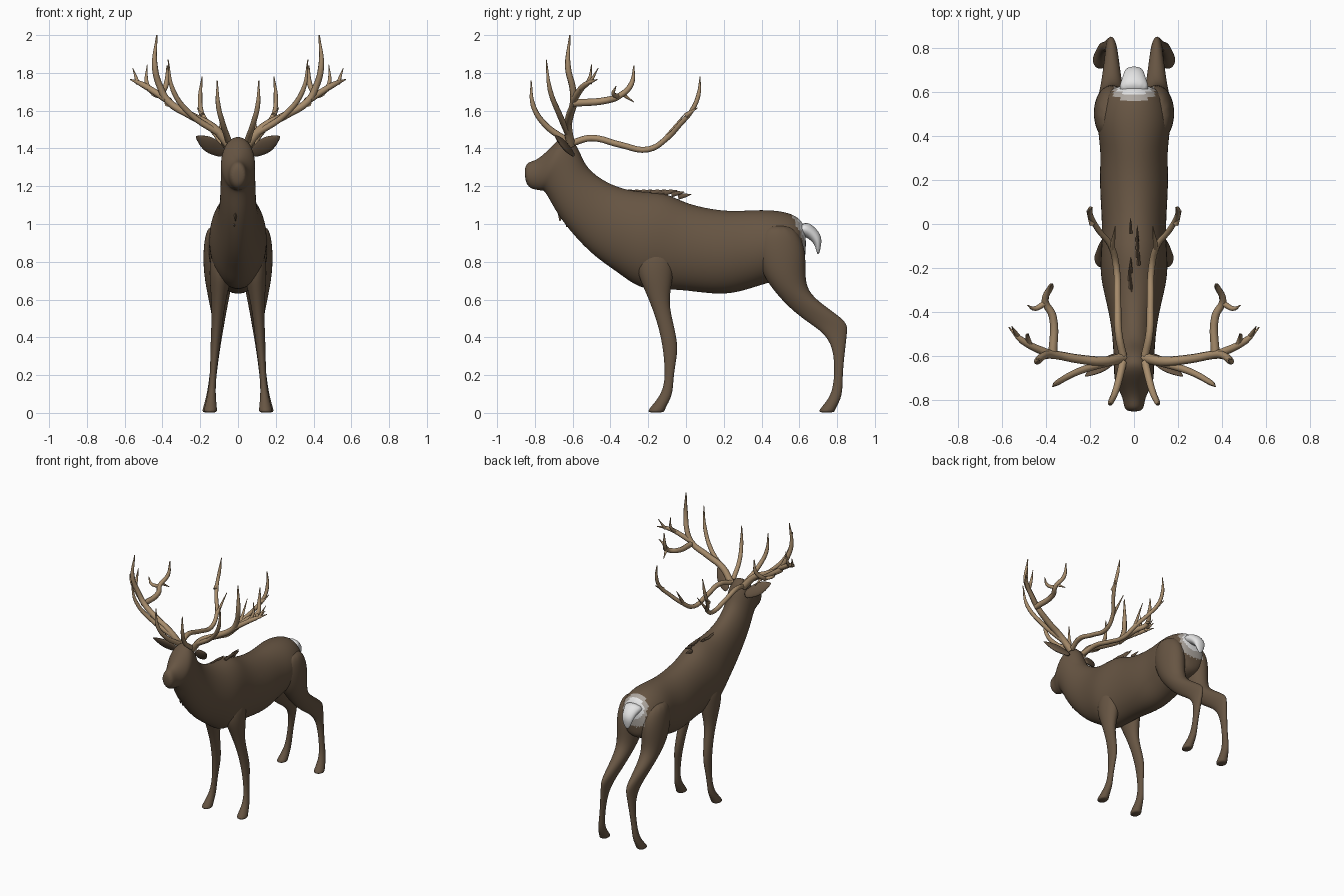
import bpy, bmesh, math, random
from mathutils import Vector

random.seed(4)
cube = bpy.data.objects.get("Cube")
if cube:
    bpy.data.objects.remove(cube, do_unlink=True)


def material(name, r, g, b):
    m = bpy.data.materials.new(name)
    m.use_nodes = True
    m.diffuse_color = (r, g, b, 1)
    m.node_tree.nodes["Principled BSDF"].inputs["Base Color"].default_value = (r, g, b, 1)
    return m


BROWN = material("brown coat", 0.135, 0.091, 0.056)
PALE = material("pale rump edge", 0.42, 0.385, 0.35)
WHITE = material("white rump", 0.78, 0.78, 0.78)
HORN = material("tan antler", 0.39, 0.265, 0.15)


def select(ob):
    bpy.ops.object.select_all(action="DESELECT")
    bpy.context.view_layer.objects.active = ob
    ob.select_set(True)


def loft(name, rings, mats, sides=12, levels=2):
    """Skin elliptical rings given as (centre, half axis, half axis)."""
    bm = bmesh.new()
    loops = []
    for centre, u, v in rings:
        angles = [math.tau * i / sides for i in range(sides)]
        loops.append([bm.verts.new(centre + u * math.cos(a) + v * math.sin(a)) for a in angles])
    for a, b in zip(loops, loops[1:]):
        for i in range(sides):
            j = (i + 1) % sides
            bm.faces.new((a[i], a[j], b[j], b[i]))
    bm.faces.new(loops[0])
    bm.faces.new(loops[-1])
    bmesh.ops.recalc_face_normals(bm, faces=bm.faces[:])
    mesh = bpy.data.meshes.new(name)
    bm.to_mesh(mesh)
    bm.free()
    ob = bpy.data.objects.new(name, mesh)
    bpy.context.collection.objects.link(ob)
    for m in mats:
        mesh.materials.append(m)
    select(ob)
    if levels:
        subdivision = ob.modifiers.new("Subdivision", "SUBSURF")
        subdivision.levels = levels
        bpy.ops.object.modifier_apply(modifier=subdivision.name)
    bpy.ops.object.shade_smooth_by_angle(angle=math.radians(50))
    return ob


def paint_rump(ob):
    """White patch around the tail with a pale edge, chosen by position."""
    for face in ob.data.polygons:
        x, y, z = face.center
        inside = y - 0.565 - 0.32 * max(0, 1.04 - z) - 2 * max(0, abs(x) - 0.09)
        if z > 0.74 and inside > 0:
            face.material_index = 2 if inside > 0.022 and abs(x) < 0.085 else 1


# Trunk, neck and head: top (y, z), bottom (y, z), half width
trunk = [
    ((.64, .97), (.63, .8), .05), ((.605, 1.03), (.62, .75), .115),
    ((.55, 1.063), (.58, .72), .15), ((.45, 1.08), (.45, .69), .175),
    ((.33, 1.077), (.33, .65), .152), ((.2, 1.07), (.2, .615), .163),
    ((0, 1.11), (0, .645), .147), ((-.1, 1.17), (-.14, .65), .152),
    ((-.2, 1.175), (-.25, .65), .16), ((-.3, 1.18), (-.36, .74), .135),
    ((-.42, 1.22), (-.5, .83), .104), ((-.53, 1.3), (-.66, 1.01), .095),
    ((-.56, 1.39), (-.725, 1.13), .093), ((-.61, 1.47), (-.75, 1.17), .093),
    ((-.665, 1.465), (-.76, 1.175), .09), ((-.745, 1.375), (-.77, 1.175), .07),
    ((-.8, 1.335), (-.79, 1.18), .051), ((-.84, 1.33), (-.825, 1.185), .047),
    ((-.857, 1.29), (-.85, 1.22), .033)]
rings = []
for upper, lower, width in trunk:
    top, bottom = Vector((0, *upper)), Vector((0, *lower))
    rings.append(((top + bottom) / 2, (top - bottom) / 2, Vector((width, 0, 0))))
paint_rump(loft("body", rings, [BROWN, PALE, WHITE], 16))

# Tail: y, z, half width, with the depth following the width
tail = [(.59, .985, .085), (.66, .96, .056), (.7, .915, .045), (.702, .875, .032), (.702, .84, .01)]
loft("tail", [(Vector((0, y, z)), Vector((0, .45, .45)) * w, Vector((w, 0, 0)))
              for y, z, w in tail], [WHITE])

# Legs: height, front y, back y, half width
front_leg = [
    (.88, -.25, -.06, .062), (.76, -.27, -.06, .065), (.67, -.23, -.075, .053),
    (.58, -.19, -.09, .037), (.47, -.15, -.065, .03), (.35, -.124, -.038, .026),
    (.26, -.115, -.055, .02), (.17, -.112, -.067, .018), (.09, -.135, -.07, .022),
    (.02, -.2, -.112, .036), (0, -.205, -.112, .038)]
hind_leg = [
    (1, .4, .57, .06), (.9, .36, .63, .083), (.8, .375, .64, .086), (.71, .415, .635, .078),
    (.63, .475, .655, .062), (.55, .55, .76, .045), (.48, .64, .86, .032),
    (.43, .72, .856, .027), (.35, .78, .845, .022), (.2, .787, .828, .018),
    (.09, .77, .832, .022), (.02, .705, .79, .036), (0, .7, .79, .037)]


def leg(name, spec, splay):
    """Leg loft, with splay giving the sideways position at each height."""
    return loft(name, [(Vector((splay(z), (a + b) / 2, z)), Vector((0, (b - a) / 2, 0)),
                        Vector((w, 0, 0))) for z, a, b, w in spec], [BROWN, PALE, WHITE])


# Antler strokes: root radius, then path points
beams = {
    "main_beam": (.024, (.05, -.61, 1.42), (.13, -.625, 1.51), (.25, -.615, 1.575),
                  (.37, -.595, 1.65), (.41, -.6, 1.72), (.44, -.625, 1.83), (.43, -.615, 2)),
    "back_branch": (.02, (.37, -.6, 1.64), (.37, -.42, 1.655), (.405, -.35, 1.68),
                    (.38, -.29, 1.74), (.375, -.275, 1.84)),
    "rear_beam": (.018, (.05, -.6, 1.43), (.07, -.5, 1.455), (.075, -.35, 1.42),
                  (.08, -.2, 1.395), (.105, -.1, 1.455), (.16, -.03, 1.53), (.195, .03, 1.6),
                  (.2, .065, 1.68), (.19, .075, 1.78)),
}
tines = {
    "brow_tine": (.018, (.05, -.63, 1.44), (.08, -.75, 1.53), (.105, -.81, 1.63), (.11, -.82, 1.76)),
    "second_tine": (.018, (.1, -.625, 1.48), (.25, -.67, 1.58), (.345, -.72, 1.71),
                    (.37, -.74, 1.87)),
    "outer_branch": (.019, (.38, -.595, 1.66), (.51, -.53, 1.74), (.57, -.47, 1.765)),
    "outer_tine": (.013, (.47, -.56, 1.71), (.485, -.515, 1.76), (.48, -.5, 1.845)),
    "outer_tip": (.012, (.53, -.51, 1.745), (.557, -.465, 1.825)),
    "back_tine": (.014, (.405, -.36, 1.675), (.45, -.385, 1.69), (.485, -.37, 1.73)),
    "back_spur": (.012, (.4, -.34, 1.69), (.38, -.275, 1.645)),
    "rear_tine": (.014, (.19, 0, 1.575), (.215, .06, 1.615)),
    "rear_spur": (.013, (.1, -.11, 1.45), (.085, -.01, 1.58)),
}


def stroke(name, radius, points, s):
    """Round tube that thins slowly, then runs out to a point."""
    curve = bpy.data.curves.new(name, "CURVE")
    curve.dimensions = "3D"
    curve.bevel_depth = radius
    curve.bevel_resolution = 2
    curve.resolution_u = 5
    curve.use_fill_caps = True
    spline = curve.splines.new("BEZIER")
    last = len(points) - 1
    spline.bezier_points.add(last)
    for i, (x, y, z) in enumerate(points):
        knot = spline.bezier_points[i]
        knot.co = (s * x, y, z)
        knot.radius = 0.15 if i == last else 1 - 0.4 * i / last
        knot.handle_left_type = knot.handle_right_type = "AUTO"
    curve.materials.append(HORN)
    ob = bpy.data.objects.new(name, curve)
    bpy.context.collection.objects.link(ob)
    select(ob)
    bpy.ops.object.convert(target="MESH")
    bpy.ops.object.shade_smooth_by_angle(angle=math.radians(60))


for side, s in (("left", 1), ("right", -1)):
    leg(f"{side}_front_leg", front_leg, lambda z: s * (.147 - .075 * z))
    paint_rump(leg(f"{side}_hind_leg", hind_leg, lambda z: s * max(.102, .155 - .115 * z)))
    for group in (beams, tines):
        for name, (radius, *points) in group.items():
            stroke(f"{side}_antler_{name}", radius, points, s)

    # Ear: flat leaf from the head outwards
    base, tip = Vector((s * .07, -.595, 1.37)), Vector((s * .225, -.695, 1.465))
    wide = Vector((s * .45, .35, -.75)).normalized()
    thin = (tip - base).cross(wide).normalized()
    loft(f"{side}_ear", [(base.lerp(tip, i / 4), wide * w, thin * w * .35)
                         for i, w in enumerate((.025, .04, .05, .036, .004))], [BROWN])


def tuft(name, root, tip, r):
    """Small pointed lock of hair."""
    across = (tip - root).cross(Vector((1, 0, 0))).normalized() * r
    flat = Vector((r * .6, 0, 0))
    loft(name, [(root.lerp(tip, t), across * k, flat * k)
                for t, k in ((0, 1), (.6, .6), (1, .08))], [BROWN], 6, 0)


# Ragged hair under the throat and along the withers
for i in range(11):
    root = Vector((random.uniform(-.025, .025), -.65 + .036 * i, 1.11 - .031 * i))
    tuft(f"throat_tuft_{i + 1}", root, root + Vector((0, -.018, -.095)), .03)
for i in range(9):
    y = -.33 + .036 * i
    root = Vector((random.uniform(-.025, .025), y, 1.165 - .35 * max(0, y + .1)))
    tuft(f"withers_tuft_{i + 1}", root, root + Vector((0, .07, .012)), .016)
